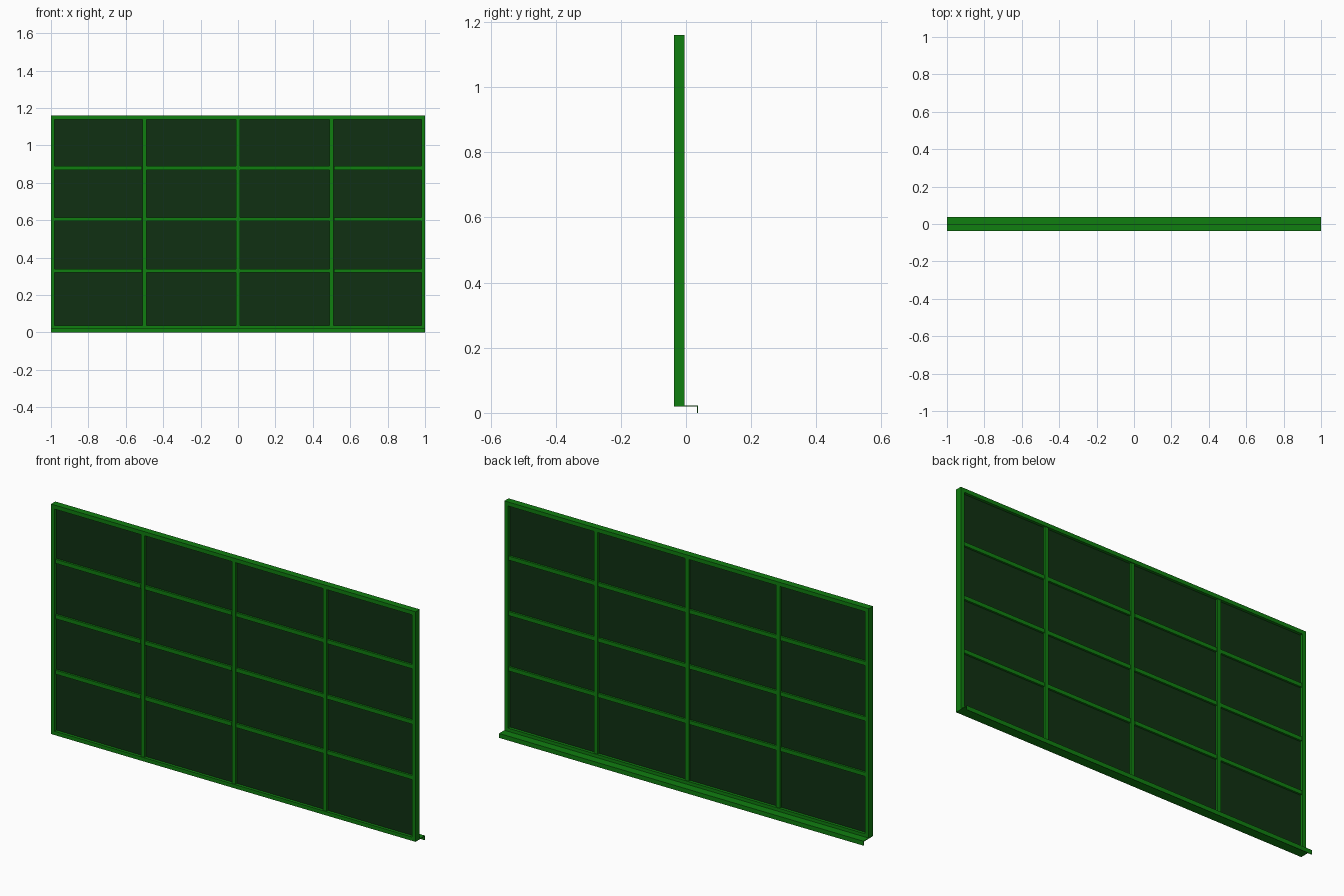
import bpy, bmesh

if "Cube" in bpy.data.objects:
    bpy.data.objects.remove(bpy.data.objects["Cube"])


def material(name, colour):
    m = bpy.data.materials.new(name)
    m.diffuse_color = colour
    m.use_nodes = True
    m.node_tree.nodes["Principled BSDF"].inputs["Base Color"].default_value = m.diffuse_color
    return m


GREEN = material("green_paint", (0.005, 0.21, 0.005, 1))
DARK = material("dark_green_glass", (0.005, 0.03, 0.006, 1))


def finish(name, bm, mat):
    bmesh.ops.recalc_face_normals(bm, faces=bm.faces)
    me = bpy.data.meshes.new(name)
    bm.to_mesh(me)
    bm.free()
    me.materials.append(mat)
    ob = bpy.data.objects.new(name, me)
    bpy.context.collection.objects.link(ob)
    return ob


def box(name, x0, x1, y0, y1, z0, z1, mat=GREEN):
    bm = bmesh.new()
    bmesh.ops.create_cube(bm, size=1)
    for v in bm.verts:
        v.co = (x1 if v.co.x > 0 else x0, y1 if v.co.y > 0 else y0,
                z1 if v.co.z > 0 else z0)
    return finish(name, bm, mat)


def prism(name, profile, x0, x1, mat=GREEN):
    """Extrude a (y, z) profile along x."""
    bm = bmesh.new()
    face = bm.faces.new([bm.verts.new((x0, y, z)) for y, z in profile])
    ext = bmesh.ops.extrude_face_region(bm, geom=[face])["geom"]
    bmesh.ops.translate(bm, vec=(x1 - x0, 0, 0),
                        verts=[g for g in ext if isinstance(g, bmesh.types.BMVert)])
    return finish(name, bm, mat)


W = 0.02                      # bar width
FRONT, BACK = -0.037, -0.004  # frame depth
BOTTOM, TOP = 0.022, 1.16
PANE_Y = (FRONT + BACK) / 2

# outer frame: a rectangular ring
bm = bmesh.new()
rings = []
for y in (FRONT, BACK):
    for inset in (0, W):
        x, z0, z1 = 1 - inset, BOTTOM + inset * 0.8, TOP - inset
        rings.append([bm.verts.new(p) for p in
                      ((-x, y, z0), (x, y, z0), (x, y, z1), (-x, y, z1))])
fo, fi, bo, bi = rings
for a, b in ((fo, fi), (fi, bi), (bi, bo), (bo, fo)):
    for i in range(4):
        j = (i + 1) % 4
        bm.faces.new((a[i], a[j], b[j], b[i]))
finish("outer_frame", bm, GREEN)

# glass sheet in the middle of the frame
box("glass_pane", -1 + W, 1 - W, PANE_Y - 0.002, PANE_Y + 0.002,
    BOTTOM + W * 0.8, TOP - W, DARK)

# upright glazing bars
for i, x in enumerate((-0.5, 0, 0.5)):
    box(f"upright_bar_{i + 1}", x - 0.01, x + 0.01, PANE_Y - 0.013, PANE_Y + 0.013,
        BOTTOM + W * 0.8, TOP - W)

# cross bars, one piece per bay
for r, z in enumerate((0.33, 0.605, 0.88)):
    for c in range(4):
        x0 = -1 + W if c == 0 else -1 + 0.5 * c + 0.012
        x1 = 1 - W if c == 3 else -0.5 + 0.5 * c - 0.012
        box(f"cross_bar_{r + 1}_{c + 1}", x0, x1, PANE_Y - 0.012, PANE_Y + 0.012,
            z - 0.01, z + 0.01)

# thin sill that runs under the frame and folds down at the back
T = 0.003
prism("drip_sill", [(FRONT, BOTTOM - T), (0.037 - T, BOTTOM - T), (0.037 - T, 0),
                    (0.037, 0), (0.037, BOTTOM), (FRONT, BOTTOM)], -1, 1)
